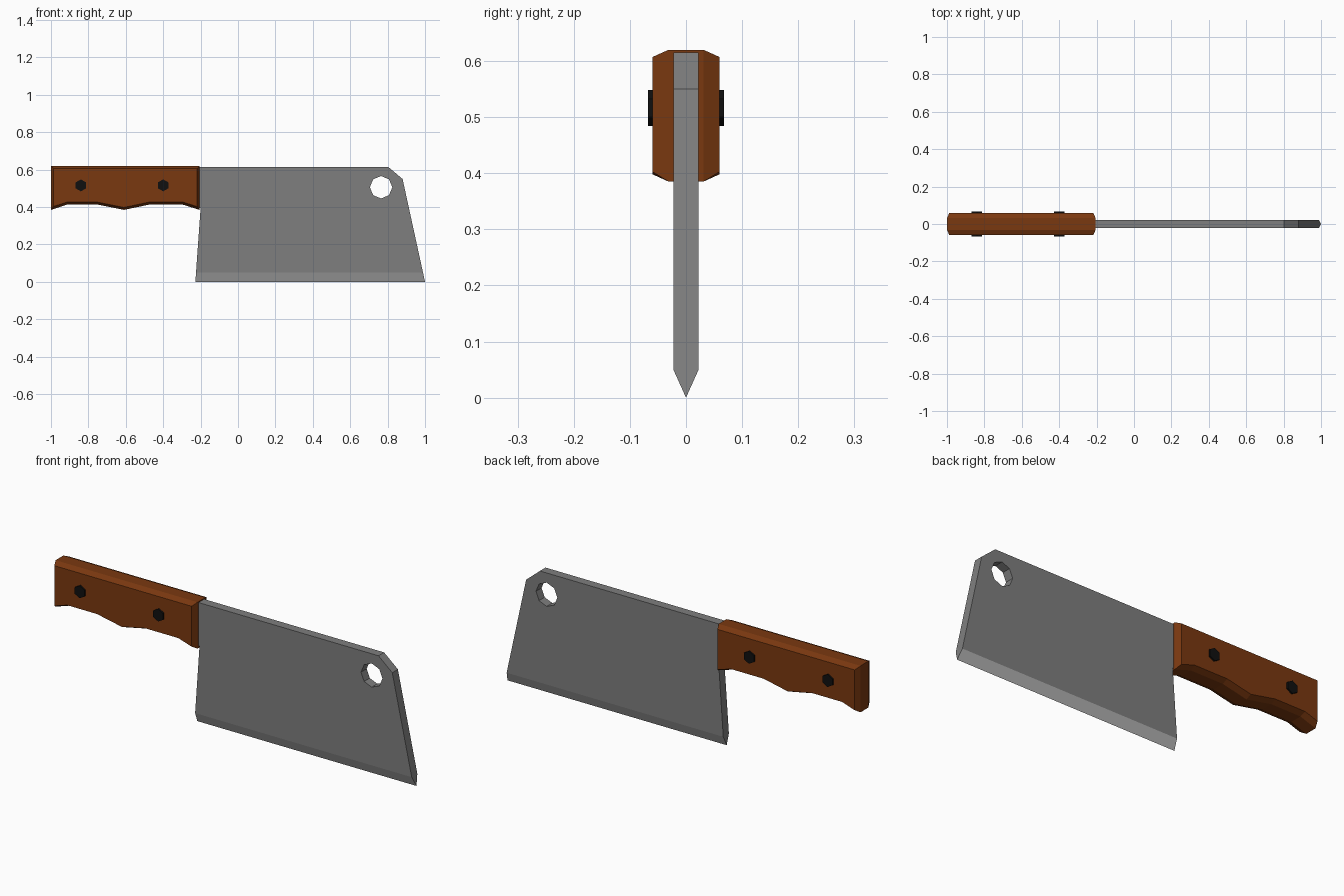
import bpy, bmesh, math
from mathutils import Matrix

if "Cube" in bpy.data.objects:
    bpy.data.objects.remove(bpy.data.objects["Cube"])


def material(name, rgb):
    m = bpy.data.materials.new(name)
    m.diffuse_color = (*rgb, 1)
    m.use_nodes = True
    m.node_tree.nodes["Principled BSDF"].inputs["Base Color"].default_value = m.diffuse_color
    return m


steel = material("steel", (0.21, 0.21, 0.21))
edge_steel = material("sharpened steel", (0.47, 0.47, 0.47))
wood = material("brown wood", (0.195, 0.040, 0.005))
black = material("black rivet", (0.005, 0.005, 0.005))


def prism(profile, half):
    """Extrude an (x, z) profile symmetrically along y."""
    bm = bmesh.new()
    face = bm.faces.new([bm.verts.new((x, -half, z)) for x, z in profile])
    ext = bmesh.ops.extrude_face_region(bm, geom=[face], use_keep_orig=True)
    verts = [g for g in ext["geom"] if isinstance(g, bmesh.types.BMVert)]
    bmesh.ops.translate(bm, verts=verts, vec=(0, 2 * half, 0))
    bmesh.ops.recalc_face_normals(bm, faces=bm.faces[:])
    return bm


def finish(bm, name, *mats):
    mesh = bpy.data.meshes.new(name)
    bm.to_mesh(mesh)
    bm.free()
    for m in mats:
        mesh.materials.append(m)
    ob = bpy.data.objects.new(name, mesh)
    bpy.context.collection.objects.link(ob)
    return ob


def disc(name, x, z, r, sides, half, *mats):
    """Low-poly round bar along y with a corner pointing up."""
    ring = [(x + r * math.sin(2 * math.pi * i / sides),
             z + r * math.cos(2 * math.pi * i / sides)) for i in range(sides)]
    return finish(prism(ring, half), name, *mats)


# Blade: flat plate narrowed to a sharp bottom edge
bm = prism([(-0.228, 0), (1, 0), (0.88, 0.55), (0.803, 0.615),
            (-0.215, 0.615), (-0.215, 0.395), (-0.2, 0.395)], 0.0225)
bmesh.ops.bisect_plane(bm, geom=bm.verts[:] + bm.edges[:] + bm.faces[:],
                       plane_co=(0, 0, 0.05), plane_no=(0, 0, 1))
for v in bm.verts:
    if v.co.z < 0.01:
        v.co.y = 0
bmesh.ops.remove_doubles(bm, verts=bm.verts[:], dist=0.0005)
bmesh.ops.recalc_face_normals(bm, faces=bm.faces[:])
for f in bm.faces:
    if f.calc_center_median().z < 0.05 and abs(f.normal.y) > 0.5:
        f.material_index = 1
blade = finish(bm, "blade", steel, edge_steel)

# Hanging hole
cutter = disc("hole_cutter", 0.765, 0.506, 0.06, 8, 0.1, steel)
cutter.hide_render = True
mod = blade.modifiers.new("hole", 'BOOLEAN')
mod.operation = 'DIFFERENCE'
mod.solver = 'EXACT'
mod.object = cutter
bpy.context.view_layer.objects.active = blade
bpy.ops.object.modifier_apply(modifier="hole")
bpy.data.objects.remove(cutter)

# Handle: finger-grip profile with chamfered sides
bm = prism([(-1, 0.62), (-1, 0.385), (-0.915, 0.413), (-0.75, 0.413),
            (-0.61, 0.385), (-0.476, 0.413), (-0.295, 0.413),
            (-0.205, 0.385), (-0.205, 0.62)], 0.031)
caps = [f for f in bm.faces if abs(f.normal.y) > 0.9]
bmesh.ops.inset_region(bm, faces=caps, thickness=0.013, depth=0.029,
                       use_even_offset=True, use_boundary=True)
finish(bm, "handle", wood)

# Rivets
for i, x in enumerate((-0.84, -0.40)):
    disc(f"rivet_{i + 1}", x, 0.516, 0.032, 6, 0.068, black)
